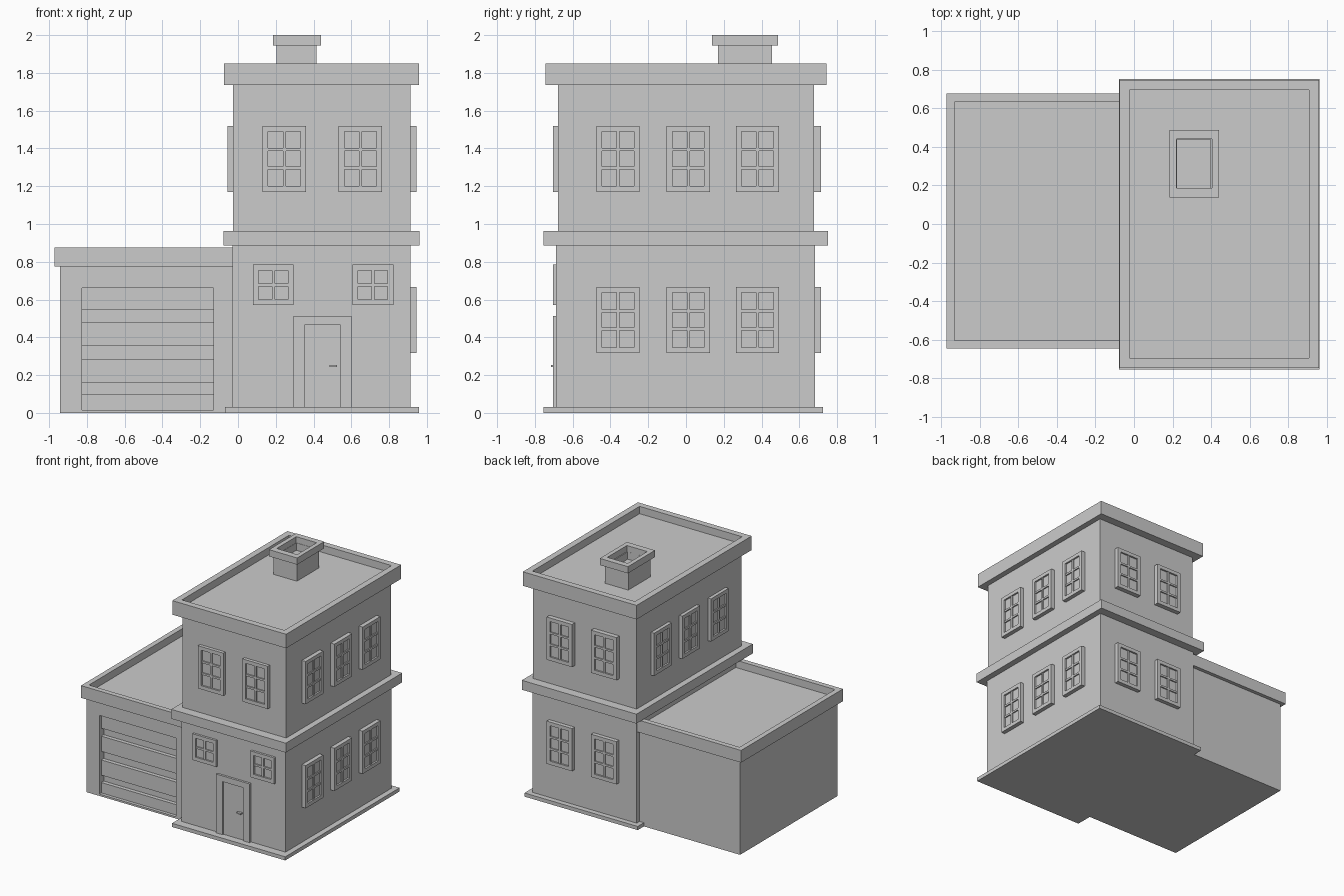
import bpy, bmesh
from math import radians
from mathutils import Matrix, Vector

if "Cube" in bpy.data.objects:
    bpy.data.objects.remove(bpy.data.objects["Cube"])


def add_box(bm, x0, x1, y0, y1, z0, z1):
    m = Matrix.Translation(((x0 + x1) / 2, (y0 + y1) / 2, (z0 + z1) / 2)) @ \
        Matrix.Diagonal((x1 - x0, y1 - y0, z1 - z0, 1))
    return bmesh.ops.create_cube(bm, size=1, matrix=m)


def finish(bm, name):
    mesh = bpy.data.meshes.new(name)
    bm.to_mesh(mesh)
    bm.free()
    ob = bpy.data.objects.new(name, mesh)
    bpy.context.collection.objects.link(ob)
    return ob


def box(name, *b):
    bm = bmesh.new()
    add_box(bm, *b)
    return finish(bm, name)


def tray(name, inset, depth, *b):
    """Box whose top face is sunk inside a rim."""
    bm = bmesh.new()
    add_box(bm, *b)
    bm.normal_update()
    top = max(bm.faces, key=lambda f: f.calc_center_median().z)
    bmesh.ops.inset_individual(bm, faces=[top], thickness=inset)
    low = bmesh.ops.extrude_discrete_faces(bm, faces=[top])["faces"][0]
    bmesh.ops.translate(bm, verts=low.verts, vec=(0, 0, -depth))
    return finish(bm, name)


def window(name, pos, angle, w, h, out, rows, rim=0.03, bar=0.016):
    """Framed window with one upright and rows-1 crossbars, facing -y before turning."""
    bm = bmesh.new()
    a, glass, back = w / 2, -out + 0.014, 0.02
    add_box(bm, -a, a, glass, back, 0, h)
    for s in (-1, 1):
        x = sorted((s * a, s * (a - rim)))
        add_box(bm, *x, -out, back, 0, h)
    for z in (0, h - rim):
        add_box(bm, -a + rim, a - rim, -out, back, z, z + rim)
    m = -out + 0.004
    add_box(bm, -bar / 2, bar / 2, m, back, rim, h - rim)
    for i in range(1, rows):
        z = rim + (h - 2 * rim) * i / rows
        add_box(bm, -a + rim, a - rim, m, back, z - bar / 2, z + bar / 2)
    bm.transform(Matrix.Translation(Vector(pos)) @ Matrix.Rotation(radians(angle), 4, 'Z'))
    return finish(bm, name)


# House body and trims
box("base_slab", -0.07, 0.957, -0.755, 0.725, 0, 0.03)
box("ground_floor", -0.03, 0.912, -0.687, 0.682, 0.01, 0.9)
box("floor_band", -0.077, 0.962, -0.755, 0.752, 0.885, 0.962)
box("upper_floor", -0.027, 0.912, -0.678, 0.677, 0.95, 1.75)
tray("house_parapet", 0.0725, 0.06, -0.074, 0.958, -0.745, 0.745, 1.735, 1.85)

# Chimney
tray("chimney_stack", 0.025, 0.06, 0.205, 0.415, 0.17, 0.455, 1.75, 1.95)
cap = bmesh.new()
for b in ((0.185, 0.22, 0.137, 0.488), (0.405, 0.44, 0.137, 0.488),
          (0.22, 0.405, 0.137, 0.187), (0.22, 0.405, 0.44, 0.488)):
    add_box(cap, *b, 1.945, 2.0)
finish(cap, "chimney_cap")

# Garage with sunken door opening
garage = box("garage_body", -0.942, 0.02, -0.618, 0.645, 0, 0.79)
cutter = box("garage_opening_cutter", -0.825, -0.13, -0.7, -0.56, 0.015, 0.66)
cutter.hide_render = True
cutter.display_type = 'WIRE'
mod = garage.modifiers.new("opening", 'BOOLEAN')
mod.operation = 'DIFFERENCE'
mod.solver = 'EXACT'
mod.object = cutter
tray("garage_parapet", 0.06, 0.06, -0.972, 0.04, -0.645, 0.675, 0.775, 0.875)
door = bmesh.new()
for z0, z1 in ((0.015, 0.1), (0.16, 0.285), (0.355, 0.48), (0.545, 0.66)):
    add_box(door, -0.825, -0.13, -0.592, -0.55, z0, z1)
finish(door, "garage_door_panels")

# Front door
frame = bmesh.new()
for b in ((0.295, 0.353, 0.03, 0.512), (0.542, 0.6, 0.03, 0.512), (0.353, 0.542, 0.465, 0.512)):
    add_box(frame, b[0], b[1], -0.705, -0.67, b[2], b[3])
finish(frame, "door_frame")
box("front_door", 0.353, 0.542, -0.694, -0.67, 0.03, 0.465)
box("door_handle", 0.485, 0.525, -0.715, -0.69, 0.243, 0.254)

# Windows: front and back pairs
for i, x in enumerate((0.245, 0.648)):
    window(f"front_upper_window_{i}", (x, -0.678, 1.17), 0, 0.23, 0.35, 0.027, 3)
    window(f"back_upper_window_{i}", (x, 0.677, 1.17), 180, 0.23, 0.35, 0.038, 3)
    window(f"back_lower_window_{i}", (x, 0.682, 0.317), 180, 0.23, 0.35, 0.033, 3)
for i, x in enumerate((0.187, 0.714)):
    window(f"front_small_window_{i}", (x, -0.687, 0.57), 0, 0.216, 0.215, 0.018, 2)

# Windows: side rows
for i, y in enumerate((-0.36, 0.012, 0.378)):
    window(f"right_lower_window_{i}", (0.912, y, 0.317), 90, 0.228, 0.35, 0.034, 3)
    window(f"right_upper_window_{i}", (0.912, y, 1.17), 90, 0.228, 0.35, 0.034, 3)
    window(f"left_upper_window_{i}", (-0.027, y, 1.17), -90, 0.228, 0.35, 0.028, 3)
